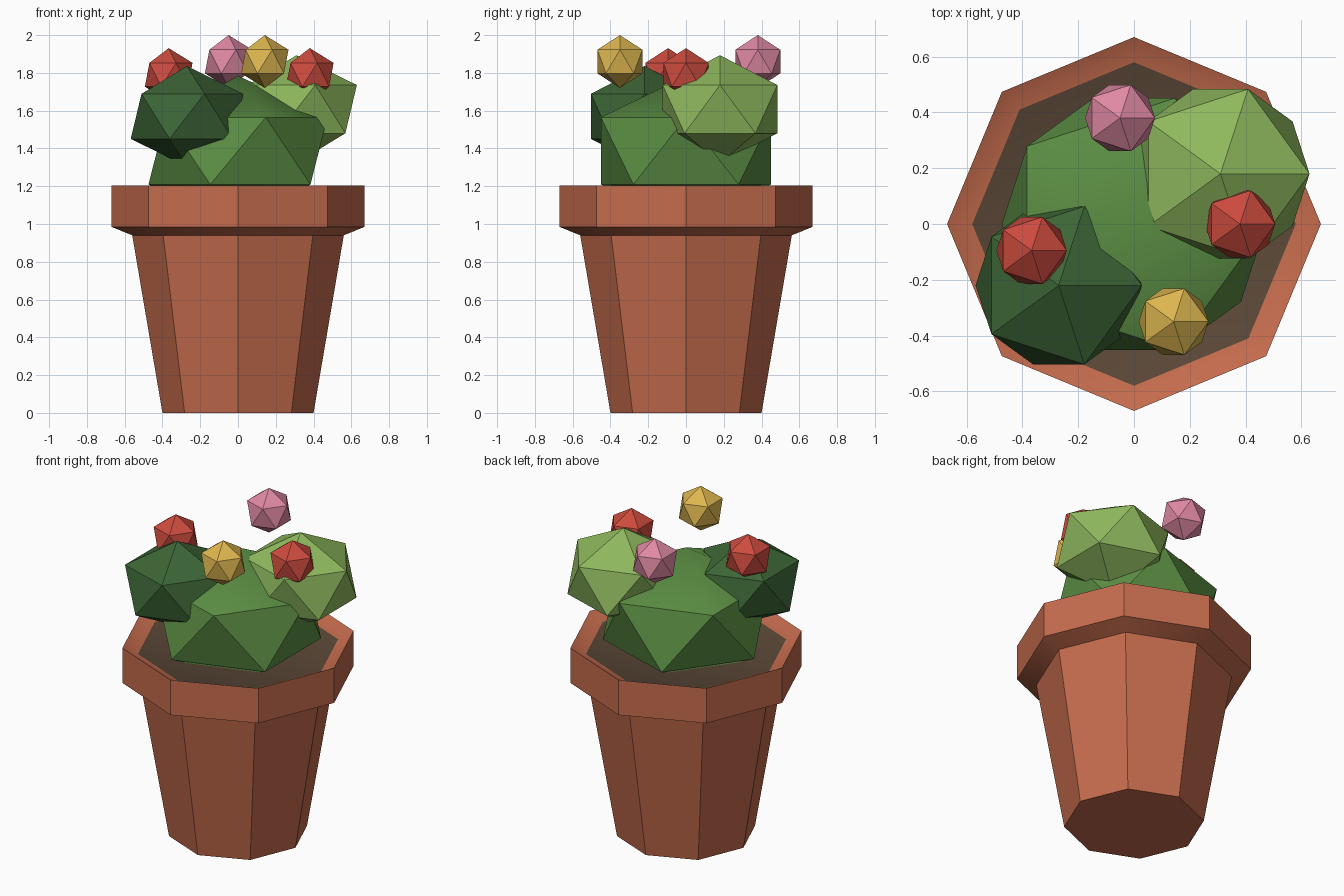
import bpy, bmesh, math

if "Cube" in bpy.data.objects:
    bpy.data.objects.remove(bpy.data.objects["Cube"])


def material(name, rgb):
    m = bpy.data.materials.new(name)
    m.diffuse_color = (*rgb, 1.0)
    m.use_nodes = True
    m.node_tree.nodes["Principled BSDF"].inputs["Base Color"].default_value = m.diffuse_color
    return m


terracotta = material("terracotta", (0.56, 0.15, 0.075))
soil = material("soil brown", (0.105, 0.065, 0.038))
mid_green = material("mid green", (0.105, 0.27, 0.057))
light_green = material("light green", (0.27, 0.48, 0.11))
dark_green = material("dark green", (0.045, 0.13, 0.036))
red = material("red", (0.61, 0.07, 0.048))
pink = material("pink", (0.74, 0.25, 0.37))
yellow = material("yellow", (0.73, 0.47, 0.08))


def smooth(obj):
    bpy.ops.object.select_all(action='DESELECT')
    obj.select_set(True)
    bpy.context.view_layer.objects.active = obj
    bpy.ops.object.shade_smooth_by_angle(angle=math.radians(35))


# Eight-sided pot: outer wall, flared rim, sloping lip, soil cap
SIDES = 8
profile = [(0.40, 0.0), (0.56, 0.94), (0.67, 0.985), (0.67, 1.205), (0.58, 1.16)]
bm = bmesh.new()
rings = []
for r, z in profile:
    rings.append([bm.verts.new((r * math.cos(i * math.tau / SIDES),
                                r * math.sin(i * math.tau / SIDES), z))
                  for i in range(SIDES)])
for a, b in zip(rings, rings[1:]):
    for i in range(SIDES):
        j = (i + 1) % SIDES
        bm.faces.new((a[i], a[j], b[j], b[i]))
bm.faces.new(rings[0][::-1])
bm.faces.new(rings[-1]).material_index = 1
mesh = bpy.data.meshes.new("flower_pot")
bm.to_mesh(mesh)
bm.free()
mesh.materials.append(terracotta)
mesh.materials.append(soil)
pot = bpy.data.objects.new("flower_pot", mesh)
bpy.context.collection.objects.link(pot)
smooth(pot)


# Cactus lobes and blossoms: squashed icosahedra
def ball(name, loc, radius, squash, mat):
    bpy.ops.mesh.primitive_ico_sphere_add(subdivisions=1, radius=radius, location=loc)
    obj = bpy.context.object
    obj.name = name
    obj.scale.z = squash
    bpy.ops.object.transform_apply(location=False, rotation=False, scale=True)
    obj.data.materials.append(mat)
    smooth(obj)


ball("cactus_body", (0, 0, 1.387), 0.53, 0.75, mid_green)
ball("cactus_lobe_right", (0.31, 0.18, 1.608), 0.357, 0.8, light_green)
ball("cactus_lobe_left", (-0.27, -0.22, 1.57), 0.333, 0.8, dark_green)

ball("blossom_red_left", (-0.367, -0.095, 1.79), 0.141, 1, red)
ball("blossom_red_right", (0.38, 0.0, 1.79), 0.141, 1, red)
ball("blossom_pink", (-0.05, 0.38, 1.86), 0.14, 1, pink)
ball("blossom_yellow", (0.142, -0.35, 1.86), 0.14, 1, yellow)
